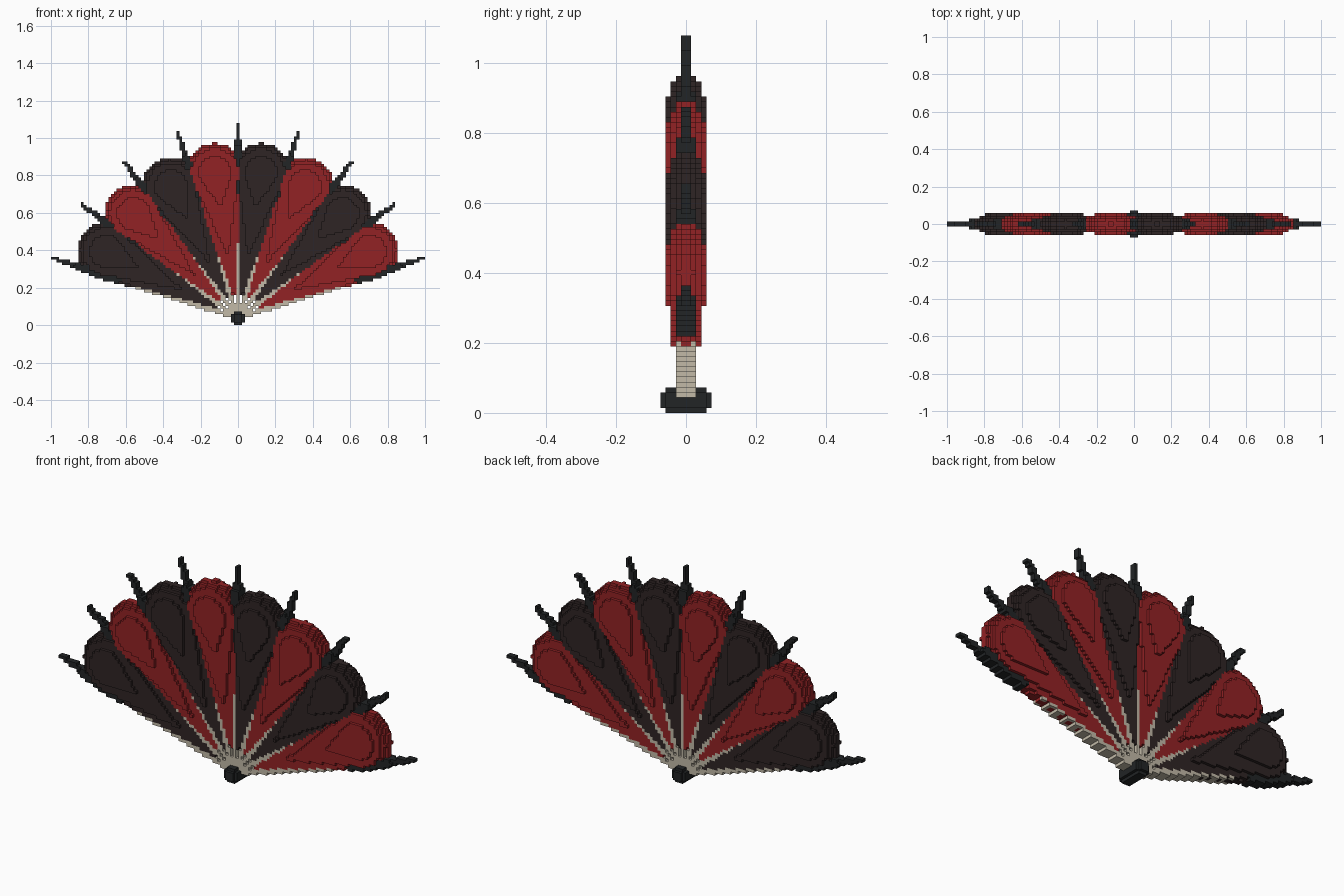
import bpy, bmesh, math
from mathutils import Vector

if "Cube" in bpy.data.objects:
    bpy.data.objects.remove(bpy.data.objects["Cube"])

V = 2 / 137                      # block size
PIVOT = 2.5 * V                  # height of the pin centre
STEP = math.radians(18)          # angle between ribs
TIP = 1.045                      # spike reach


def material(name, rgb):
    m = bpy.data.materials.new(name)
    m.use_nodes = True
    m.diffuse_color = (*rgb, 1)
    bsdf = m.node_tree.nodes["Principled BSDF"]
    bsdf.inputs["Base Color"].default_value = (*rgb, 1)
    bsdf.inputs["Roughness"].default_value = 0.8
    return m


RED = material("dark red", (0.29, 0.016, 0.018))
BROWN = material("brown black", (0.028, 0.018, 0.018))
BLACK = material("charcoal", (0.016, 0.018, 0.019))
CREAM = material("bone", (0.54, 0.49, 0.39))

# Stacked teardrops of a panel, thinnest first: apex distance, round end radius
DROPS = [(0.09, 0.155), (0.10, 0.143), (0.33, 0.128), (0.60, 0.088)]
DROP_CENTRE = 0.79


def in_drop(along, across, apex, radius):
    """Round end plus the tangent wedge running down to the apex."""
    if math.hypot(along - DROP_CENTRE, across) <= radius:
        return True
    span = DROP_CENTRE - apex
    slope = math.asin(radius / span)
    reach = span * math.cos(slope) ** 2
    return 0 < along - apex < reach and abs(across) < (along - apex) * math.tan(slope)


def local(x, z, angle):
    c, s = math.cos(angle), math.sin(angle)
    return x * c + z * s, z * c - x * s


def column(x, z):
    """Part names and half depths, in blocks, at a point; first match wins."""
    r, a = math.hypot(x, z), math.atan2(z, x)
    found = []
    if r < 0.037:
        found.append(("pin", 5 if r < 0.022 else 4))
    rib = min(9, max(1, round(a / STEP)))
    along, across = local(x, z, rib * STEP)
    # Spikes taper to the tip
    if 0.66 < along <= TIP:
        width = 0.007 + 0.02 * min(1, (TIP - along) / 0.25)
        if abs(across) <= width:
            found.append((f"spike_{rib}", 2 if along < 0.92 else 1))
    # Panels lie between neighbouring ribs
    n = min(8, max(1, math.floor(a / STEP)))
    pa, pc = local(x, z, (n + 0.5) * STEP)
    if r > 0.125:
        depth = sum(in_drop(pa, pc, *d) for d in DROPS)
        if depth:
            found.append((f"panel_{n}", depth))
    # Ribs run from the pin to the spikes
    width = 0.011 if along < 0.15 else 0.015
    if 0.02 < along < 0.7 and abs(across) <= width:
        found.append((f"rib_{rib}", 2 if along < 0.6 else 1))
    return found


# Fill the block grid
blocks = {}
for i in range(-68, 69):
    for j in range(75):
        parts = column(i * V, (j + 0.5) * V - PIVOT)
        for layer in range(1, 6):
            name = next((p for p, d in parts if d >= layer), None)
            if name:
                blocks[i, layer - 1, j] = name
                blocks[i, -layer, j] = name


def part_material(name):
    kind, _, number = name.partition("_")
    if kind == "panel":
        return RED if int(number) % 2 else BROWN
    return CREAM if kind == "rib" else BLACK


def build(name, cells):
    """Mesh of the outer block faces of one part."""
    bm = bmesh.new()
    verts = {}

    def vert(p):
        p = tuple(p)
        if p not in verts:
            x, y, z = p
            verts[p] = bm.verts.new(Vector((x - 0.5, y, z)) * V)
        return verts[p]

    for cell in cells:
        for axis in range(3):
            for side in (0, 1):
                other = list(cell)
                other[axis] += 2 * side - 1
                if tuple(other) in blocks:
                    continue
                loop = []
                for u, w in ((0, 0), (1, 0), (1, 1), (0, 1)):
                    p = list(cell)
                    p[axis] += side
                    p[(axis + 1) % 3] += u
                    p[(axis + 2) % 3] += w
                    loop.append(vert(p))
                bm.faces.new(loop if side else loop[::-1])
    mesh = bpy.data.meshes.new(name)
    bm.to_mesh(mesh)
    bm.free()
    mesh.materials.append(part_material(name))
    bpy.context.collection.objects.link(bpy.data.objects.new(name, mesh))


groups = {}
for cell, name in blocks.items():
    groups.setdefault(name, []).append(cell)
for name, cells in groups.items():
    build(name, cells)
